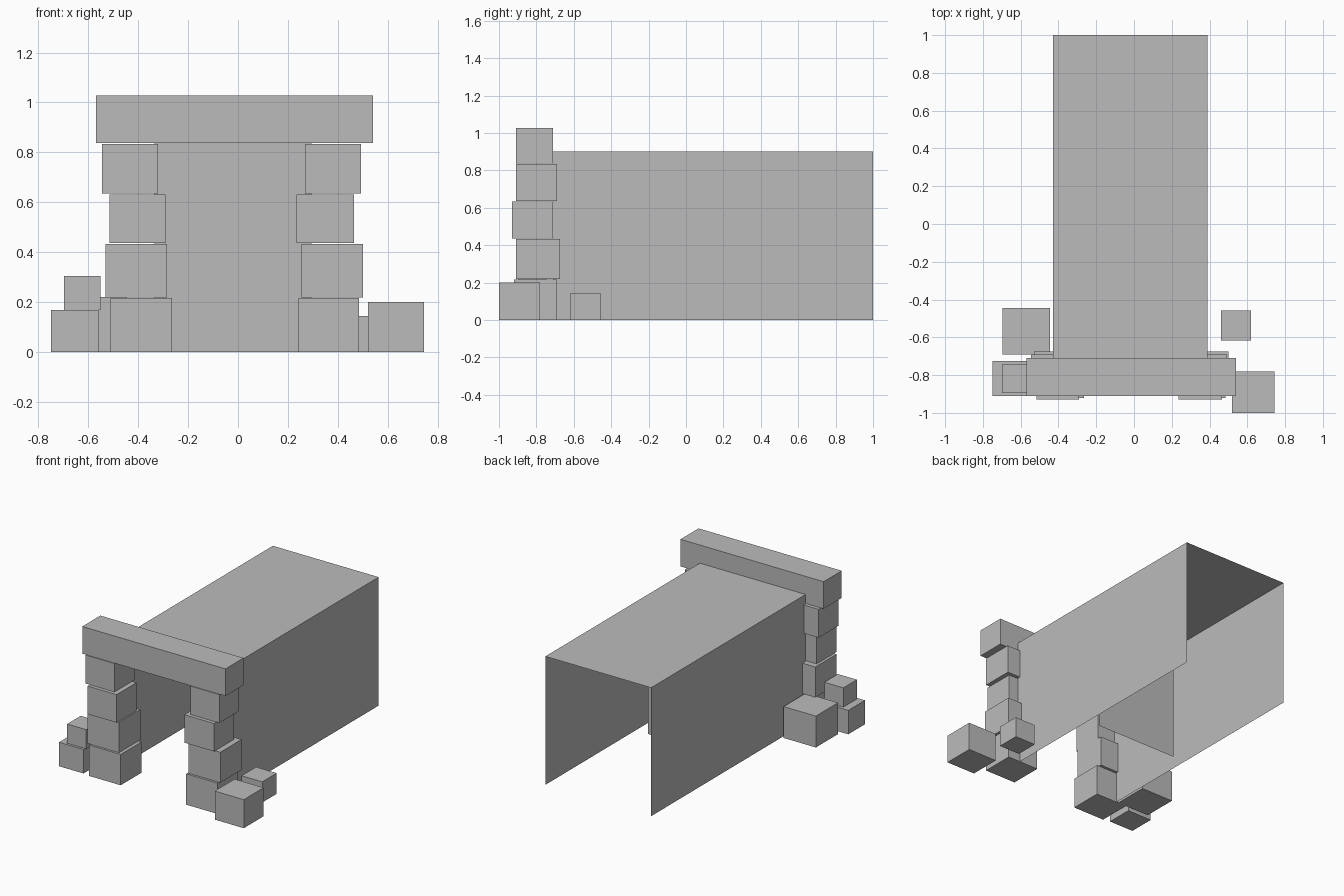
import bpy

old = bpy.data.objects.get("Cube")
if old:
    bpy.data.objects.remove(old, do_unlink=True)

stone = bpy.data.materials.new("stone_grey")
stone.use_nodes = True
GREY = (0.5, 0.5, 0.5, 1)
stone.diffuse_color = GREY
stone.node_tree.nodes["Principled BSDF"].inputs["Base Color"].default_value = GREY


def mesh_object(name, verts, faces):
    mesh = bpy.data.meshes.new(name)
    mesh.from_pydata(verts, [], faces)
    mesh.materials.append(stone)
    obj = bpy.data.objects.new(name, mesh)
    bpy.context.collection.objects.link(obj)
    return obj


def block(name, xs, ys, zs):
    """Axis-aligned stone block from its x, y and z ranges."""
    verts = [(x, y, z) for x in xs for y in ys for z in zs]
    faces = [(0, 1, 3, 2), (4, 6, 7, 5), (0, 4, 5, 1),
             (2, 3, 7, 6), (0, 2, 6, 4), (1, 5, 7, 3)]
    return mesh_object(name, verts, faces)


# Tunnel: a thin shell of two walls and a roof, open at both ends and below
profile = [(-0.43, 0), (-0.43, 0.9), (0.39, 0.9), (0.39, 0)]
verts = [(x, y, z) for y in (-0.71, 1.0) for x, z in profile]
mesh_object("tunnel_shell", verts, [(i, i + 4, i + 5, i + 1) for i in range(3)])

# Single-sheet partition standing halfway inside the tunnel
mesh_object("tunnel_partition",
            [(-0.335, 0, 0), (0.295, 0, 0), (0.295, 0, 0.89), (-0.335, 0, 0.89)],
            [(0, 1, 2, 3)])

# Pillars: four uneven courses each, with shared depth and height
courses = [((-0.92, -0.69), (0, 0.216)),
           ((-0.91, -0.675), (0.219, 0.432)),
           ((-0.93, -0.71), (0.436, 0.632)),
           ((-0.91, -0.69), (0.635, 0.834))]
pillars = {
    "right": [(-0.51, -0.265), (-0.53, -0.285), (-0.515, -0.29), (-0.545, -0.32)],
    "left": [(0.243, 0.485), (0.255, 0.5), (0.235, 0.465), (0.268, 0.492)],
}
for side, spans in pillars.items():
    for n, (xs, (ys, zs)) in enumerate(zip(spans, courses), 1):
        block(f"{side}_pillar_stone_{n}", xs, ys, zs)

# Lintel across the pillars
block("lintel", (-0.57, 0.54), (-0.91, -0.71), (0.837, 1.027))

# Loose stones around the entrance
block("right_low_stone", (-0.75, -0.56), (-0.91, -0.725), (0, 0.168))
block("right_stacked_stone", (-0.698, -0.55), (-0.895, -0.745), (0.169, 0.304))
block("right_rear_stone", (-0.695, -0.445), (-0.69, -0.445), (0, 0.22))
block("left_front_stone", (0.52, 0.745), (-1.0, -0.78), (0, 0.2))
block("left_rear_stone", (0.46, 0.62), (-0.617, -0.457), (0, 0.145))
